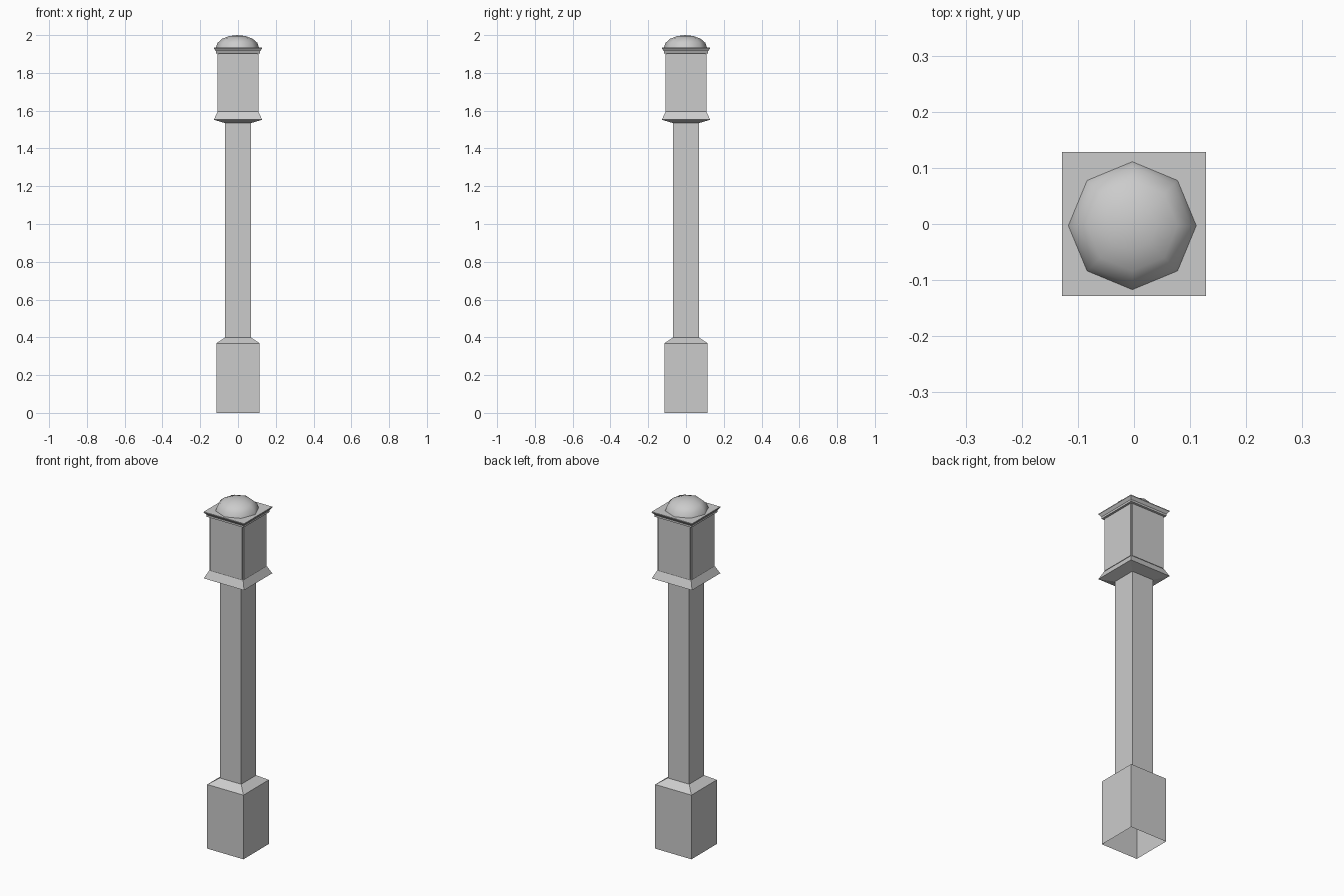
import bpy
import math

cube = bpy.data.objects.get("Cube")
if cube:
    bpy.data.objects.remove(cube, do_unlink=True)

stone = bpy.data.materials.new("grey_stone")
stone.use_nodes = True
GREY = (0.6, 0.6, 0.6, 1)
stone.diffuse_color = GREY
stone.node_tree.nodes["Principled BSDF"].inputs["Base Color"].default_value = GREY


def lathe(name, profile, sides, turn=0.0, centre=(0, 0), close_top=False, close_bottom=False):
    """Stack rings of (radius, z); a radius of zero makes a tip."""
    verts, faces, rings = [], [], []
    for r, z in profile:
        count = sides if r > 0 else 1
        rings.append([len(verts) + i for i in range(count)])
        for i in range(count):
            a = turn + math.tau * i / sides
            verts.append((centre[0] + r * math.cos(a), centre[1] + r * math.sin(a), z))
    for low, high in zip(rings, rings[1:]):
        for i in range(sides):
            j = (i + 1) % sides
            if len(high) == 1:
                faces.append((low[i], low[j], high[0]))
            else:
                faces.append((low[i], low[j], high[j], high[i]))
    if close_top:
        faces.append(rings[-1])
    if close_bottom:
        faces.append(rings[0][::-1])
    mesh = bpy.data.meshes.new(name)
    mesh.from_pydata(verts, [], faces)
    mesh.materials.append(stone)
    obj = bpy.data.objects.new(name, mesh)
    bpy.context.collection.objects.link(obj)
    return obj


def square(name, profile, **caps):
    """Square section given as (half width, z)."""
    return lathe(name, [(h * math.sqrt(2), z) for h, z in profile], 4, math.pi / 4, **caps)


# Hollow plinth, sloped shoulder and shaft
square("plinth", [(0.115, 0), (0.115, 0.368), (0.068, 0.4)])
square("shaft", [(0.068, 0.4), (0.068, 1.534)])

# Flared collar under the head
square("collar", [(0.068, 1.534), (0.128, 1.552), (0.108, 1.594), (0.102, 1.598)])

# Head block with one raised panel on each side
square("head", [(0.102, 1.598), (0.102, 1.905)])
for k, side in enumerate(("left", "back", "right", "front")):
    bpy.ops.mesh.primitive_cube_add(size=1)
    panel = bpy.context.object
    panel.name = side + "_panel"
    a = k * math.pi / 2
    panel.location = (0.105 * math.cos(a), 0.105 * math.sin(a), 1.748)
    panel.rotation_euler.z = a
    panel.scale = (0.008, 0.204, 0.304)
    panel.data.materials.append(stone)

# Cap slab flaring outwards
square("cap", [(0.102, 1.902), (0.117, 1.904), (0.117, 1.915), (0.128, 1.93), (0.128, 1.934)],
       close_top=True)

# Low eight-sided dome
steps = 4
arc = [(0.114 * math.cos(math.pi / 2 * i / steps), 1.934 + 0.066 * math.sin(math.pi / 2 * i / steps))
       for i in range(steps)] + [(0, 2.0)]
dome = lathe("dome", arc, 8, centre=(-0.003, -0.003))
for poly in dome.data.polygons:
    poly.use_smooth = True
